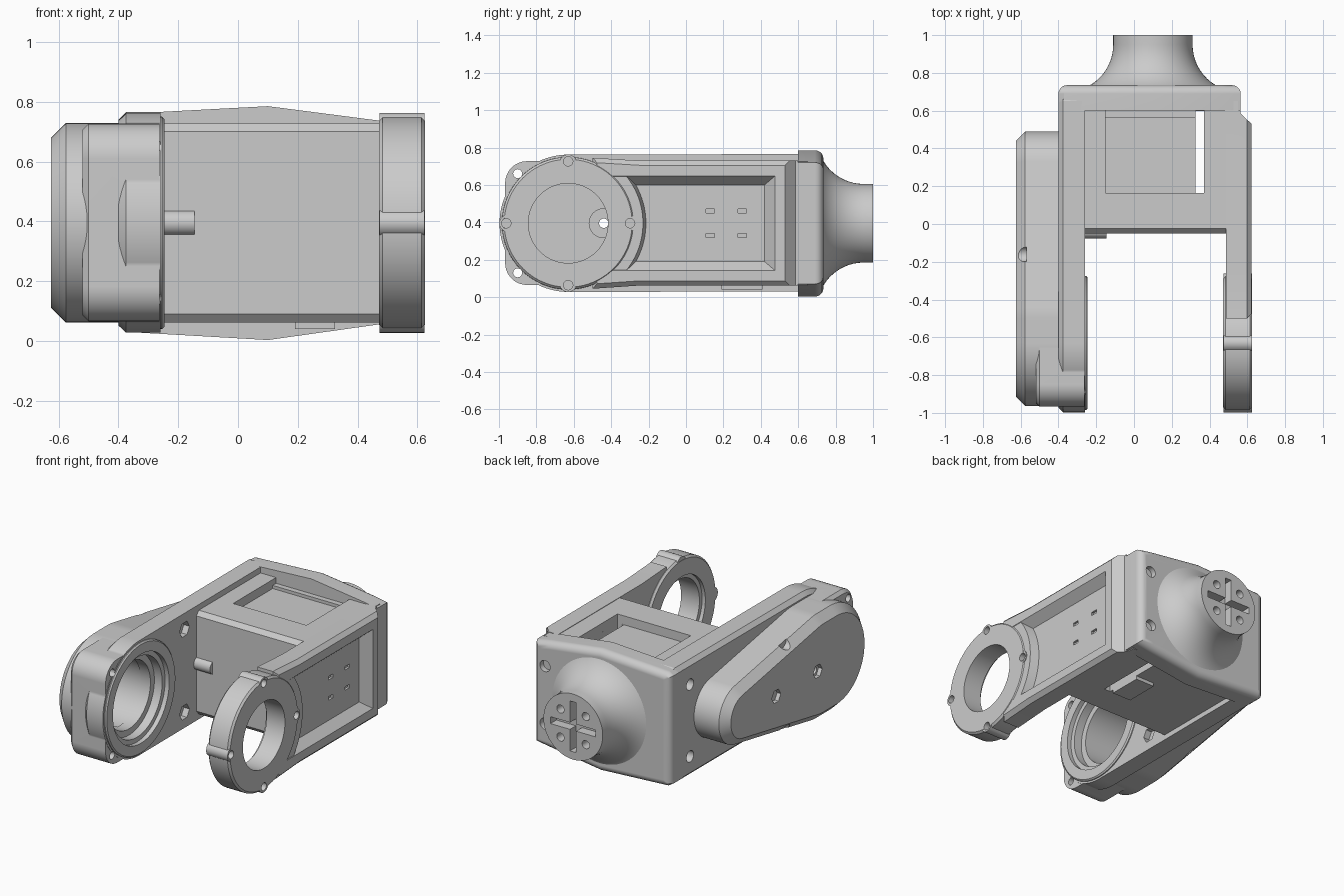
import bpy, bmesh
from math import sin, cos, pi, acos, radians

if "Cube" in bpy.data.objects:
    bpy.data.objects.remove(bpy.data.objects["Cube"])

grey = bpy.data.materials.new("plain_grey")
grey.use_nodes = True
COLOUR = (0.6, 0.6, 0.6, 1)
grey.diffuse_color = COLOUR
grey.node_tree.nodes["Principled BSDF"].inputs["Base Color"].default_value = COLOUR

CZ = 0.395          # height of the main axis
HUB = -0.63         # y of the pivot axis


def place(axis, a, b, t):
    return {"x": (t, a, b), "y": (a, t, b), "z": (a, b, t)}[axis]


def finish(name, bm):
    bmesh.ops.recalc_face_normals(bm, faces=bm.faces)
    mesh = bpy.data.meshes.new(name)
    bm.to_mesh(mesh)
    bm.free()
    mesh.materials.append(grey)
    ob = bpy.data.objects.new(name, mesh)
    bpy.context.collection.objects.link(ob)
    return ob


def prism(name, axis, pts, lo, hi, top=None, bevel_lo=0, bevel_hi=0, seg=1):
    """Extrude an outline along an axis, optionally to a second outline."""
    bm = bmesh.new()
    low = [bm.verts.new(place(axis, a, b, lo)) for a, b in pts]
    high = [bm.verts.new(place(axis, a, b, hi)) for a, b in top or pts]
    caps = [bm.faces.new(low), bm.faces.new(high)]
    n = len(low)
    for i in range(n):
        j = (i + 1) % n
        bm.faces.new((low[i], low[j], high[j], high[i]))
    bmesh.ops.recalc_face_normals(bm, faces=bm.faces)
    for cap, width in zip(caps, (bevel_lo, bevel_hi)):
        if width:
            bmesh.ops.bevel(bm, geom=list(cap.edges), offset=width, segments=seg,
                            profile=0.5, affect="EDGES")
    return finish(name, bm)


def arc(a, b, r, start=0, end=360, n=64):
    full = end - start == 360
    steps = n if full else n - 1
    return [(a + r * cos(radians(start + (end - start) * i / steps)),
             b + r * sin(radians(start + (end - start) * i / steps))) for i in range(n)]


def rect(a0, a1, b0, b1):
    return [(a0, b0), (a1, b0), (a1, b1), (a0, b1)]


def hole(axis, a, b, r, lo, hi, n=24):
    return prism("cutter", axis, arc(a, b, r, n=n), lo, hi)


def combine(ob, others, operation="DIFFERENCE"):
    bpy.context.view_layer.objects.active = ob
    for other in others:
        mod = ob.modifiers.new("combine", "BOOLEAN")
        mod.operation = operation
        mod.solver = "EXACT"
        mod.object = other
        bpy.ops.object.modifier_apply(modifier=mod.name)
        bpy.data.objects.remove(other)


# Central body with its stepped top pocket and a slot right through
body = prism("body", "x", [(-.05, .09), (-.025, .062), (.65, .062), (.65, .727),
                           (-.025, .727), (-.05, .7)], -.3, .55)
combine(body, [
    prism("cutter", "x", [(.165, .67), (.565, .67), (.565, .69), (.6, .69), (.6, .9), (.165, .9)],
          -.15, .37),
    prism("cutter", "z", rect(.325, .3699, .1651, .599), -.1, .8),
])
prism("bottom_lug", "z", rect(.19, .325, .19, .41), .04, .1)

# Faceted back block with rounded rear edges
back = prism("back_block", "y", [(-.4, .05), (-.37, .03), (.1, .003), (.47, .055), (.565, .07),
                                 (.565, .72), (.47, .737), (.1, .785), (-.37, .76), (-.4, .74)],
             .6, .735, bevel_hi=.045, seg=5)
combine(back, [hole("y", .485, z, .036, .70, .8) for z in (.21, .58)])

# Flared neck turned around the y axis
bm = bmesh.new()
profile = [(0, .722)]
profile += [(.46 - .25 * cos(t), .95 - .25 * sin(t)) for t in [radians(66 - 6.6 * i) for i in range(11)]]
profile += [(.21, 1.0), (0, 1.0)]
verts = [bm.verts.new((.1 + r, y, CZ)) for r, y in profile]
edges = [bm.edges.new(pair) for pair in zip(verts, verts[1:])]
bmesh.ops.spin(bm, geom=verts + edges, cent=(.1, 0, CZ), axis=(0, 1, 0), angle=2 * pi, steps=64)
bmesh.ops.remove_doubles(bm, verts=bm.verts, dist=.0005)
neck = finish("neck", bm)
combine(neck, [prism("cutter", "y", rect(-.06, .26, CZ - .022, CZ + .022), .94, 1.1),
               prism("cutter", "y", rect(.078, .122, CZ - .16, CZ + .16), .94, 1.1)]
        + [hole("y", .1 + .09 * i, CZ + .09 * j, .026, .94, 1.1) for i in (-1, 1) for j in (-1, 1)])

# Ring arm: tapered panel recess, pivot ring, bosses and holes
ring_arm = prism("ring_arm", "x", [(-.5, .045), (-.25, .062), (.6, .062), (.6, .73), (-.25, .73),
                                   (-.5, .745)], .487, .622, bevel_hi=.025)
combine(ring_arm, [
    prism("cutter", "z", [(.565, .585), (.622, .53), (.8, .53), (.8, .9), (.565, .9)], -.1, .9),
    prism("cutter", "x", rect(-.42, .42, .19, .60), .565, .63, rect(-.42, .485, .135, .655)),
])
collar = prism("collar", "x", [(-.40, .13)] + arc(HUB, CZ, .435, -37, 37, 24) + [(-.40, .66)],
               .5, .619, [(-.40, .13)] + arc(HUB, CZ, .40, -41, 41, 24) + [(-.40, .66)])
ring = prism("ring", "x", arc(HUB, CZ, .354, n=96), .472, .625, bevel_lo=.012, bevel_hi=.012)
corners = [(0, 1), (1, 0), (0, -1), (-1, 0)]
bosses = [hole("x", HUB + .322 * i, CZ + .322 * j, .046, .473, .624) for i, j in corners]
combine(ring_arm, [collar, ring] + bosses, "UNION")
combine(ring_arm, [hole("x", HUB, CZ, .213, .4, .7, 64), hole("x", HUB, CZ, .24, .4, .495, 64)]
        + [hole("x", HUB + .331 * i, CZ + .331 * j, .025, .56, .7) for i, j in corners]
        + [prism("cutter", "x", rect(y - .023, y + .023, z - .011, z + .011), .54, .6)
           for y in (.13, .3) for z in (.33, .46)])

# Drive arm plate, motor housing and pivot rim
plate = prism("drive_arm", "x", [(.65, .03), (.69, .05), (.69, .74), (.65, .765)]
              + arc(HUB, CZ, .367, 90, 270, 48), -.4, -.26, bevel_lo=.025)
housing = prism("housing", "x", [(-.65, .065), (-.65, .727)] + arc(-.85, .61, .117, 90, 180, 10)
                + arc(-.85, .182, .117, 180, 270, 10), -.52, -.262, bevel_lo=.02)
rim = prism("rim", "x", arc(HUB, CZ, .355), -.3, -.246, bevel_hi=.008)
combine(plate, [housing, rim], "UNION")
combine(plate, [hole("x", HUB, CZ, .285, -.275, -.1, 64), hole("x", HUB, CZ, .255, -.33, -.1, 64),
                hole("x", HUB, CZ, .215, -.7, -.1, 64)]
        + [hole("x", y, z, .05, -.30, -.2, 6) for y, z in [(-.17, .66), (-.17, .13)]]
        + [hole("x", -.9, z, .024, -.6, -.2) for z in (.13, .66)]
        + [hole("x", .53, z, .036, -.5, -.35) for z in (.16, .62)])

# Teardrop cover closing the drive arm, with a well and a screw boss behind the bore
REAR, SHOULDER, BIG, SMALL = .30, -.5, .333, .19
tangent = acos((BIG - SMALL) / (REAR - SHOULDER)) * 180 / pi
cover = prism("cover", "x", arc(REAR, CZ, SMALL, -tangent, tangent, 32)
              + arc(SHOULDER, CZ, BIG, tangent, 90, 5) + arc(HUB, CZ, BIG, 90, 270, 48)
              + arc(SHOULDER, CZ, BIG, 270, 360 - tangent, 5), -.626, -.395, bevel_lo=.05)
combine(cover, [hole("x", HUB, CZ, .22, -.59, -.2, 64)])
combine(cover, [hole("x", -.44, CZ, .08, -.6, -.55)], "UNION")
combine(cover, [hole("x", -.44, CZ, .025, -.8, -.3)]
        + [hole("x", y, CZ, .045, -.7, -.60, 6) for y in (-.02, -.44)]
        + [hole("x", -.16, CZ + s * .28, .04, -.7, -.57) for s in (-1, 1)])

# Locating pin beside the body
hole("x", -.035, CZ, .042, -.3, -.145, 32).name = "locating_pin"

# Smooth curved walls while keeping flats flat
for ob in bpy.context.scene.objects:
    if ob.type == "MESH":
        bpy.ops.object.select_all(action="DESELECT")
        ob.select_set(True)
        bpy.context.view_layer.objects.active = ob
        bpy.ops.object.shade_smooth_by_angle(angle=radians(30))
        ob.modifiers.new("flat_faces", "WEIGHTED_NORMAL").keep_sharp = True
